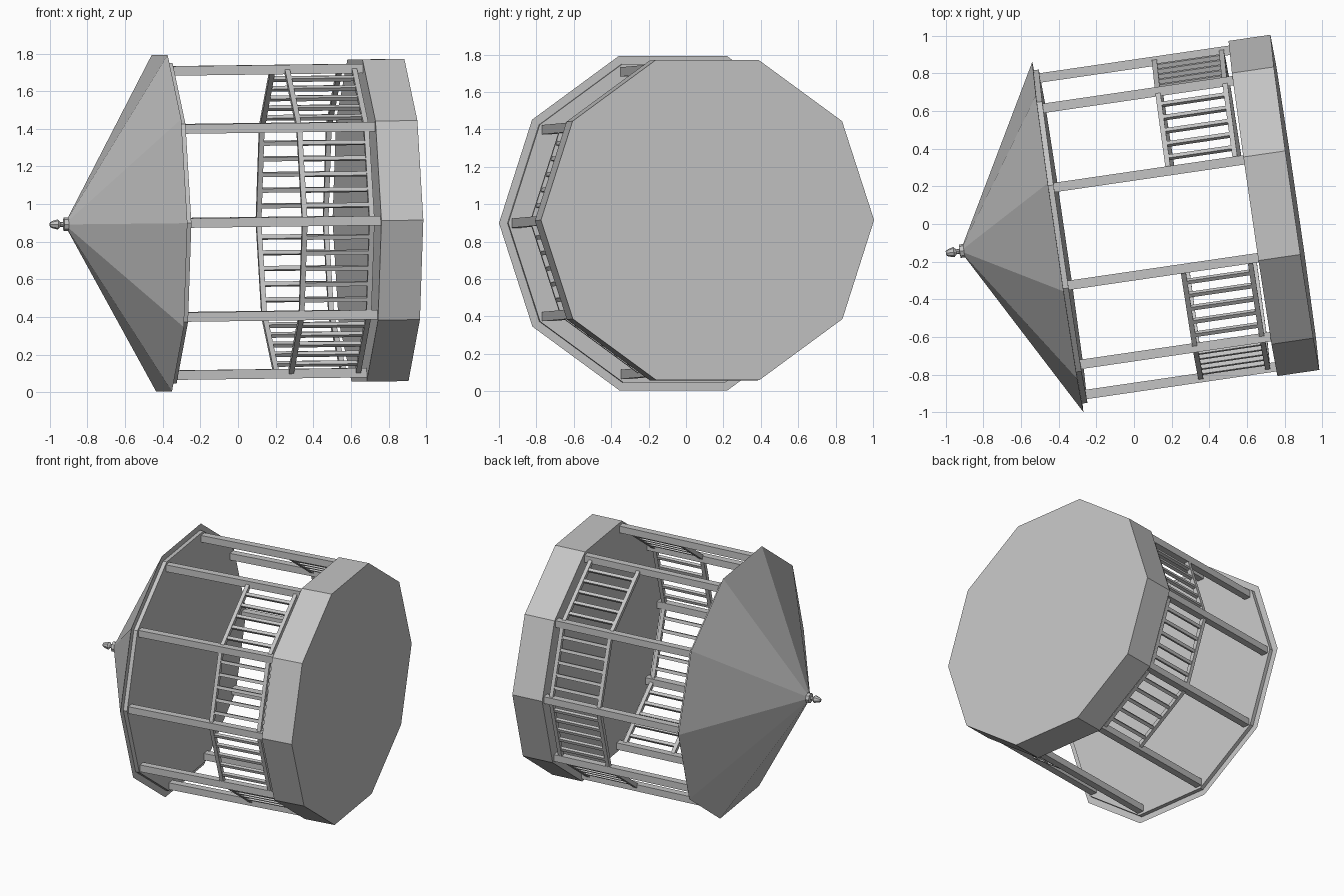
import bpy, math
from mathutils import Matrix, Vector

cube = bpy.data.objects.get("Cube")
if cube:
    bpy.data.objects.remove(cube, do_unlink=True)

GREY = (0.55, 0.55, 0.55, 1)
mat = bpy.data.materials.new("plain grey")
mat.use_nodes = True
mat.diffuse_color = GREY
mat.node_tree.nodes["Principled BSDF"].inputs["Base Color"].default_value = GREY

# Frame of the toppled gazebo: local z runs from the floor up to the finial
A = math.radians(8.3)
up = Vector((-math.cos(A), -math.sin(A), -0.013)).normalized()
side = Vector((-math.sin(A), math.cos(A), 0))
across = side.cross(up)
FRAME = Matrix((across, side, up)).transposed().to_4x4()
FRAME.translation = (0.855, 0.115, 0.915)


def add_mesh(name, verts, faces):
    me = bpy.data.meshes.new(name)
    me.from_pydata(verts, [], faces)
    me.materials.append(mat)
    ob = bpy.data.objects.new(name, me)
    ob.matrix_world = FRAME
    bpy.context.collection.objects.link(ob)
    return ob


def corner(r, k, n=10):
    a = 2 * math.pi * k / n
    return Vector((r * math.sin(a), r * math.cos(a), 0))


def lathe(name, profile, n=10):
    """Solid made of n-sided rings, profile = (radius, height) from the bottom."""
    verts = [corner(r, k, n) + Vector((0, 0, h)) for r, h in profile for k in range(n)]
    faces = [(i * n + k, i * n + k - n, (k + 1) % n + i * n - n, (k + 1) % n + i * n)
             for i in range(1, len(profile)) for k in range(n)]
    faces = [f[::1] for f in faces]
    faces.append(tuple(range(n)))
    faces.append(tuple(reversed(range(len(verts) - n, len(verts)))))
    return add_mesh(name, verts, faces)


def boxes(name, items):
    """One object made of bars: (centre, size, rotation about the local z)."""
    verts, faces = [], []
    for centre, size, rot in items:
        b = len(verts)
        m = Matrix.Rotation(rot, 3, 'Z')
        for x in (-.5, .5):
            for y in (-.5, .5):
                for z in (-.5, .5):
                    verts.append(Vector(centre) + m @ Vector((x * size[0], y * size[1], z * size[2])))
        for f in ((0, 1, 3, 2), (4, 6, 7, 5), (0, 4, 5, 1), (2, 3, 7, 6), (0, 2, 6, 4), (1, 5, 7, 3)):
            faces.append([b + i for i in f])
    return add_mesh(name, verts, faces)


# Floor, roof and finial
lathe("floor_base", [(0.90, 0), (0.90, 0.225)])
lathe("eave_slab", [(0.895, 1.245), (0.895, 1.275)])
lathe("roof", [(0.941, 1.273), (0.03, 1.78)])
lathe("finial", [(0.036, 1.765), (0.036, 1.80), (0.013, 1.803), (0.013, 1.818),
                 (0.027, 1.832), (0.02, 1.86), (0.012, 1.874)], 8)

# Posts at every corner
R, LOW, HIGH = 0.85, 0.27, 0.63
for k in range(10):
    p = corner(R, k)
    boxes(f"post_{k + 1}", [((p.x, p.y, 0.735), (0.05, 0.05, 1.03), 0)])

# Railings on all sides but the two opposite openings
for k in range(10):
    if k % 5 == 2:
        continue
    a, b = corner(R, k), corner(R, k + 1)
    d = b - a
    rot = math.atan2(d.y, d.x)
    mid = (a + b) / 2
    bars = [((mid.x, mid.y, h), (d.length, 0.03, 0.027), rot) for h in (LOW, HIGH)]
    for i in range(1, 6):
        q = a.lerp(b, i / 6)
        bars.append(((q.x, q.y, (LOW + HIGH) / 2), (0.022, 0.022, HIGH - LOW), rot))
    boxes(f"railing_{k + 1}", bars)
